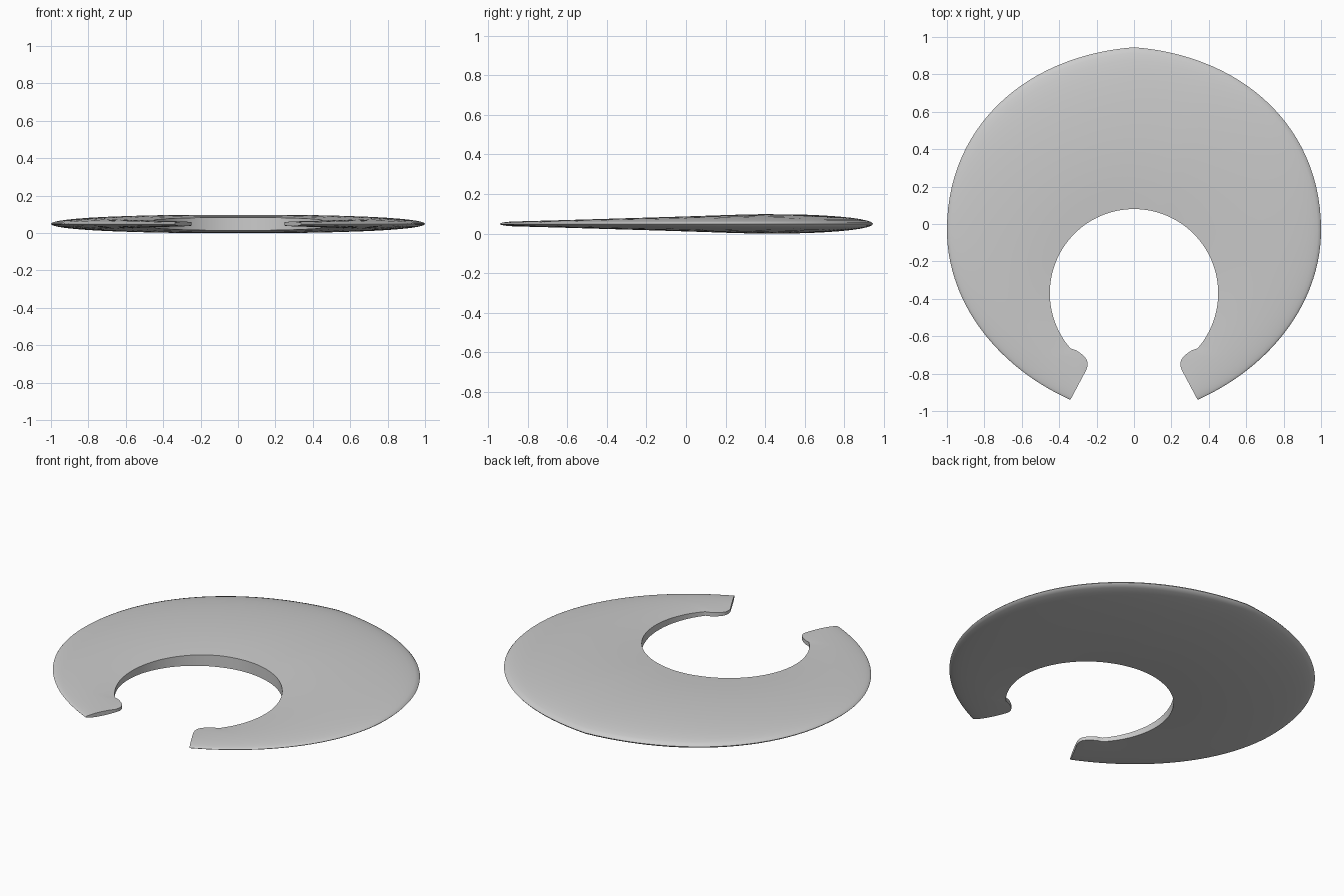
import bpy, bmesh, math
from mathutils import Vector
from mathutils.geometry import interpolate_bezier

cube = bpy.data.objects.get("Cube")
if cube:
    bpy.data.objects.remove(cube)

MID_Z = 0.049      # plane of the thin outer rim
CREST = 0.43       # thickest place across the band
STEPS = 12         # samples across the band


def bezier(points, count):
    return interpolate_bezier(*[Vector(p) for p in points], count)


# Outer outline from the back point to the open end
outer = bezier([(0, 0.945), (0.58, 0.90), (1, 0.52), (1, -0.03)], 28)
outer += bezier([(1, -0.03), (1, -0.43), (0.72, -0.77), (0.34, -0.94)], 28)[1:]

# Inner outline: round opening, then a small rounded nose at the end
sweep = math.radians(134)
nose = bezier([(0.31, -0.675), (0.26, -0.705), (0.235, -0.73), (0.255, -0.78)], 9)
arc_count = len(outer) - len(nose)
inner = []
for i in range(arc_count):
    a = sweep * i / arc_count
    inner.append(Vector((0.45 * math.sin(a), -0.37 + 0.45 * math.cos(a))))
inner += nose


def half_thickness(s, y):
    """Lens section, thinning from the back towards the open ends."""
    full = 0.025 + 0.073 * min(1, max(0, (y + 0.85) / 1.25))
    if s < CREST:
        shape = 1 - 0.3 * ((CREST - s) / CREST) ** 2
    else:
        shape = math.sqrt(max(0, 1 - ((s - CREST) / (1 - CREST)) ** 2))
    return full * shape / 2


# Loft the lens sections along the band
bm = bmesh.new()
rings = []
for p_in, p_out in zip(inner, outer):
    crest_y = p_in.lerp(p_out, CREST).y
    top, bottom = [], []
    for k in range(STEPS + 1):
        s = math.sin(math.pi / 2 * k / STEPS)
        p = p_in.lerp(p_out, s)
        h = half_thickness(s, crest_y)
        top.append(bm.verts.new((p.x, p.y, MID_Z + h)))
        if k < STEPS:
            bottom.append(bm.verts.new((p.x, p.y, MID_Z - h)))
    rings.append(top + bottom[::-1])

size = len(rings[0])
for a, b in zip(rings, rings[1:]):
    for k in range(size):
        n = (k + 1) % size
        bm.faces.new((a[k], a[n], b[n], b[k]))
bm.faces.new(rings[-1])
bmesh.ops.recalc_face_normals(bm, faces=bm.faces)

mesh = bpy.data.meshes.new("open_disc")
bm.to_mesh(mesh)
bm.free()
disc = bpy.data.objects.new("open_disc", mesh)
bpy.context.collection.objects.link(disc)

# Plain grey finish
grey = bpy.data.materials.new("light_grey")
grey.use_nodes = True
colour = (0.6, 0.6, 0.6, 1)
grey.diffuse_color = colour
grey.node_tree.nodes["Principled BSDF"].inputs["Base Color"].default_value = colour
mesh.materials.append(grey)

# Smooth faces with sharp walls, mirrored to the other side
bpy.ops.object.select_all(action="DESELECT")
disc.select_set(True)
bpy.context.view_layer.objects.active = disc
bpy.ops.object.shade_smooth_by_angle(angle=math.radians(40))
mirror = disc.modifiers.new("mirror", "MIRROR")
mirror.use_clip = True
